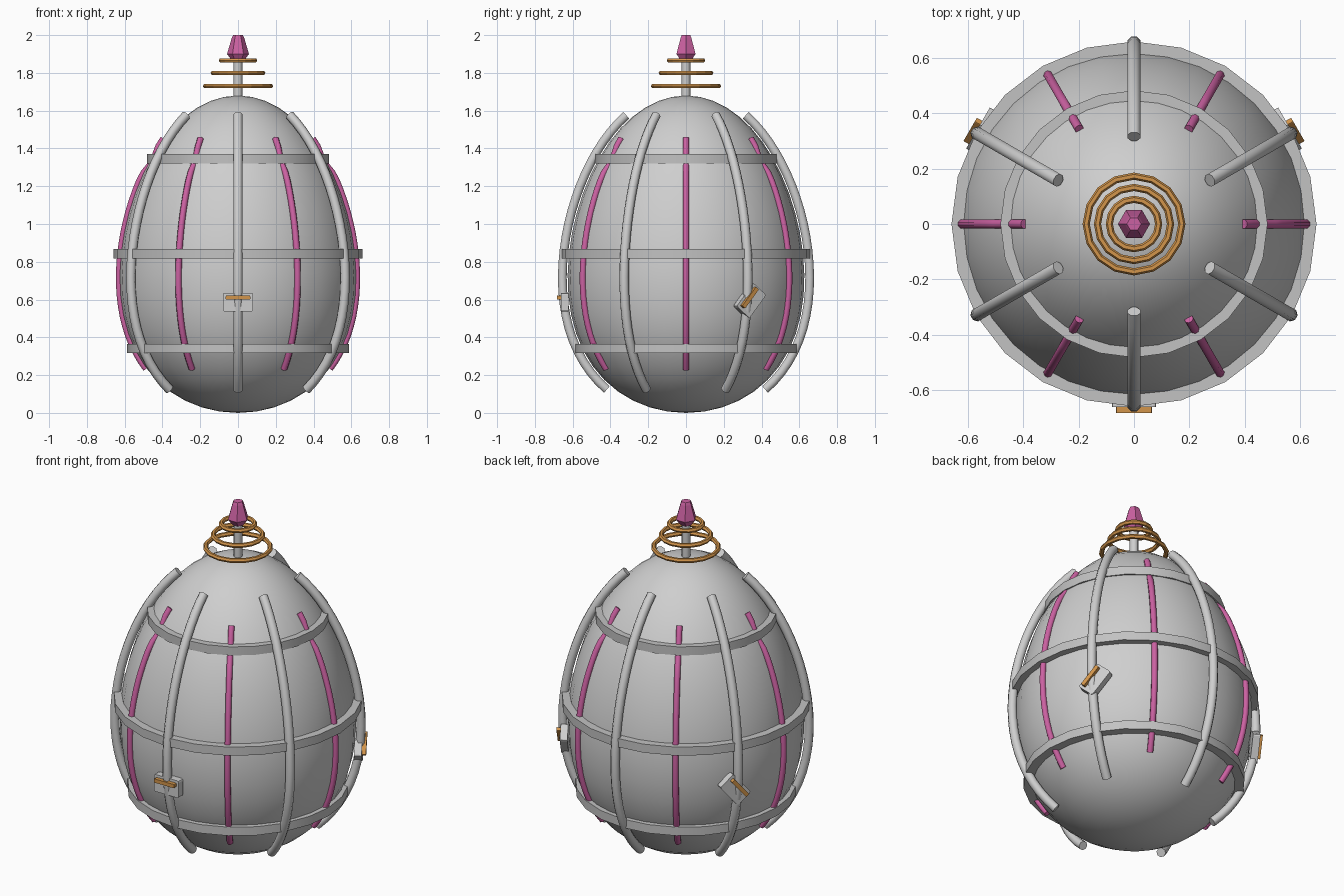
import bpy, bmesh, math
from mathutils import Matrix, Vector

if "Cube" in bpy.data.objects:
    bpy.data.objects.remove(bpy.data.objects["Cube"])


def material(name, rgb):
    m = bpy.data.materials.new(name)
    m.diffuse_color = (*rgb, 1)
    m.use_nodes = True
    m.node_tree.nodes["Principled BSDF"].inputs["Base Color"].default_value = m.diffuse_color
    return m


SHELL = material("shell_grey", (0.62, 0.62, 0.62))
BAND = material("band_grey", (0.54, 0.54, 0.54))
PINK = material("pink", (0.60, 0.12, 0.36))
GOLD = material("gold", (0.65, 0.30, 0.07))


def finish(name, bm, mat, smooth=None):
    bmesh.ops.recalc_face_normals(bm, faces=bm.faces)
    me = bpy.data.meshes.new(name)
    bm.to_mesh(me)
    bm.free()
    me.materials.append(mat)
    ob = bpy.data.objects.new(name, me)
    bpy.context.collection.objects.link(ob)
    if smooth:
        bpy.ops.object.select_all(action='DESELECT')
        ob.select_set(True)
        bpy.context.view_layer.objects.active = ob
        bpy.ops.object.shade_smooth_by_angle(angle=math.radians(smooth))
    return ob


def lathe(name, profile, sides, mat, smooth=None, closed=False):
    """Turn (radius, height) points around z; closed joins last to first."""
    bm = bmesh.new()
    rings = []
    for r, z in profile:
        if r < 1e-5:
            rings.append([bm.verts.new((0, 0, z))] * sides)
        else:
            rings.append([bm.verts.new((r * math.cos(2 * math.pi * i / sides),
                                        r * math.sin(2 * math.pi * i / sides), z))
                          for i in range(sides)])
    pairs = list(zip(rings, rings[1:]))
    if closed:
        pairs.append((rings[-1], rings[0]))
    for a, b in pairs:
        for i in range(sides):
            j = (i + 1) % sides
            bm.faces.new(list(dict.fromkeys((a[i], a[j], b[j], b[i]))))
    return finish(name, bm, mat, smooth)


# Egg outline
def egg(t):
    c, s = math.cos(t), math.sin(t)
    return Vector((max(0, s * (0.62 - 0.088 * c + 0.03 * c * c)), 0.84 + 0.84 * c))


def egg_angle(z):
    return math.acos((z - 0.84) / 0.84)


def egg_normal(t):
    d = egg(t + 0.01) - egg(t - 0.01)
    return Vector((-d.y, d.x)).normalized()


lathe("egg_body", [egg(math.pi * i / 24) for i in range(25)], 32, SHELL, 40)


# Rods that follow the egg surface from top to bottom
def rod(name, angle, z_top, z_low, radius, offset, sides, mat, steps=24):
    bm = bmesh.new()
    t0, t1 = egg_angle(z_top), egg_angle(z_low)
    rings = []
    for k in range(steps + 1):
        t = t0 + (t1 - t0) * k / steps
        p, n = egg(t), egg_normal(t)
        if n.x < 0:
            n = -n
        p = p + n * offset(p.y)
        ring = []
        for i in range(sides):
            a = 2 * math.pi * (i + 0.5) / sides
            q = p + n * radius * math.cos(a)
            ring.append(bm.verts.new((q.x, radius * math.sin(a), q.y)))
        rings.append(ring)
    for a, b in zip(rings, rings[1:]):
        for i in range(sides):
            j = (i + 1) % sides
            bm.faces.new((a[i], a[j], b[j], b[i]))
    bm.faces.new(rings[0])
    bm.faces.new(rings[-1])
    bm.transform(Matrix.Rotation(math.radians(angle), 4, 'Z'))
    finish(name, bm, mat, 50)


for i in range(6):
    rod(f"rib_{i + 1}", 30 + 60 * i, 1.555, 0.145, 0.025,
        lambda z: 0.028, 8, SHELL)
    # pink rods sink slightly into the shell near the upper band
    rod(f"pink_rod_{i + 1}", 60 * i, 1.45, 0.235, 0.017,
        lambda z: 0.004 - 0.018 * math.exp(-((z - 1.34) / 0.05) ** 2), 8, PINK)

# Horizontal bands
for name, z, r in (("lower_band", 0.341, 0.587), ("middle_band", 0.843, 0.66),
                   ("upper_band", 1.346, 0.483)):
    h = 0.025
    lathe(name, [(r, z - h), (r, z + h), (r - 0.06, z + h), (r - 0.06, z - h)],
          24, BAND, 30, closed=True)


# Clasps: a plate with a gold bar, on the front rib and the two back ribs
def block(name, size, centre, place, mat, bevel):
    bm = bmesh.new()
    bmesh.ops.create_cube(bm, size=1)
    bmesh.ops.scale(bm, vec=size, verts=bm.verts)
    edges = [e for e in bm.edges
             if abs(e.verts[0].co.y - e.verts[1].co.y) > 1e-4]
    bmesh.ops.bevel(bm, geom=edges, offset=bevel, segments=2,
                    affect='EDGES', profile=0.5)
    bmesh.ops.translate(bm, vec=centre, verts=bm.verts)
    bm.transform(place)
    finish(name, bm, mat)


for side, turn, roll in (("front", 0, 0), ("right", 120, -50), ("left", -120, 50)):
    place = (Matrix.Rotation(math.radians(turn), 4, 'Z')
             @ Matrix.Translation((0, -0.66, 0.61))
             @ Matrix.Rotation(math.radians(roll), 4, 'Y'))
    block(f"{side}_clasp_plate", (0.16, 0.04, 0.10), (0, 0.018, -0.024),
          place, SHELL, 0.01)
    block(f"{side}_clasp_bar", (0.13, 0.026, 0.022), (0, -0.011, 0),
          place, GOLD, 0.004)

# Finial: stem, three rings and a faceted gem
lathe("stem", [(0, 1.62), (0.023, 1.62), (0.023, 1.89), (0, 1.89)], 12, SHELL, 40)
for i, (r, z) in enumerate(((0.173, 1.73), (0.132, 1.80), (0.089, 1.866))):
    m = 0.013
    lathe(f"gold_ring_{i + 1}",
          [(r + m * math.cos(k * math.pi / 3), z + m * math.sin(k * math.pi / 3))
           for k in range(6)], 16, GOLD, closed=True)
lathe("gem", [(0, 1.865), (0.032, 1.865), (0.058, 1.9), (0.033, 1.985),
              (0.026, 2.0), (0, 2.0)], 6, PINK)
